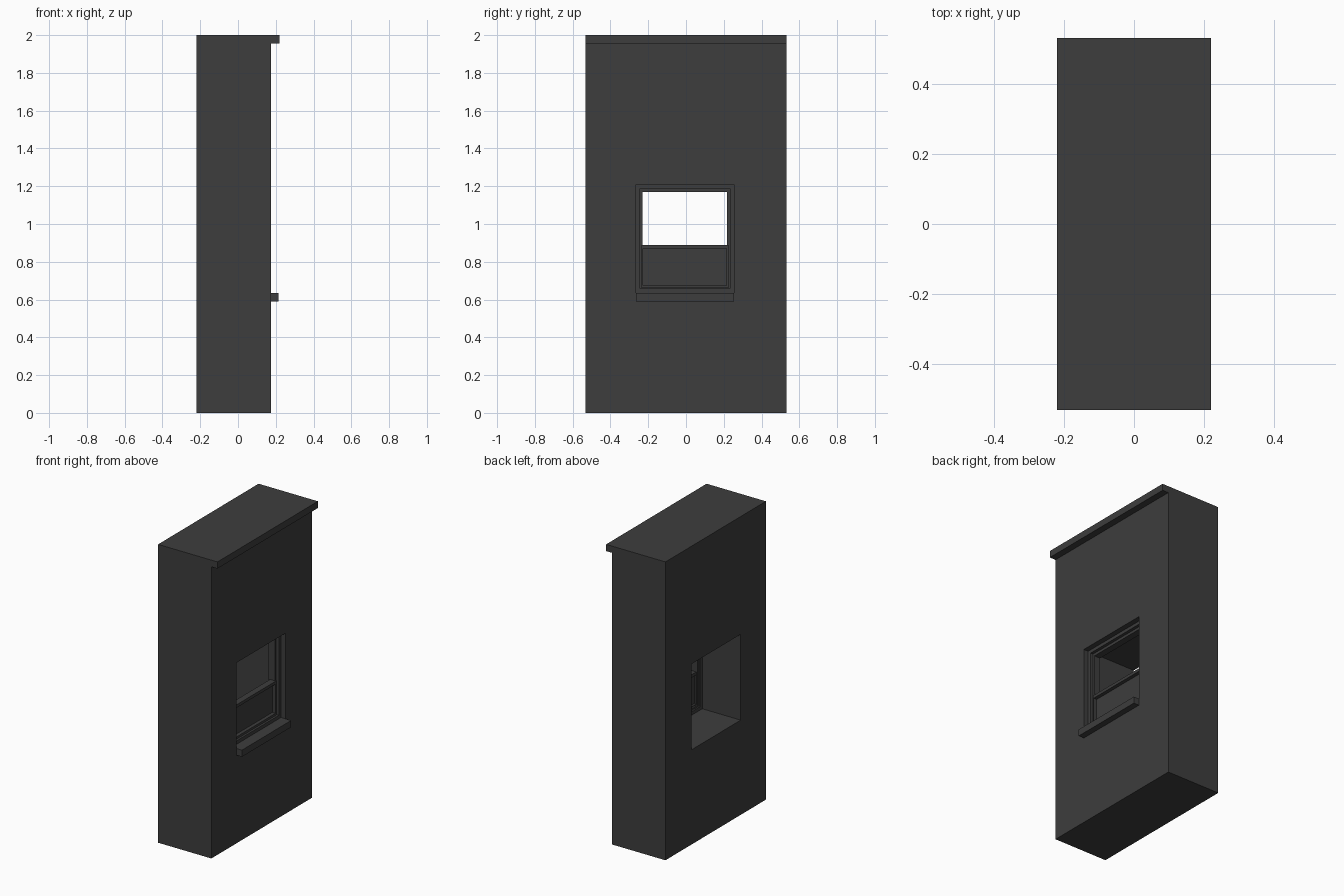
import bpy
import bmesh

old = bpy.data.objects.get("Cube")
if old:
    bpy.data.objects.remove(old, do_unlink=True)

# One dark grey for the whole piece
grey = bpy.data.materials.new("dark_grey")
grey.use_nodes = True
colour = (0.047, 0.047, 0.047, 1)
grey.diffuse_color = colour
grey.node_tree.nodes["Principled BSDF"].inputs["Base Color"].default_value = colour


def finish(name, bm):
    bmesh.ops.recalc_face_normals(bm, faces=bm.faces)
    mesh = bpy.data.meshes.new(name)
    bm.to_mesh(mesh)
    bm.free()
    mesh.materials.append(grey)
    obj = bpy.data.objects.new(name, mesh)
    bpy.context.collection.objects.link(obj)
    return obj


def corners(bm, x, rect):
    y0, y1, z0, z1 = rect
    return [bm.verts.new((x, y, z)) for y, z in ((y0, z0), (y1, z0), (y1, z1), (y0, z1))]


def box(name, x0, x1, rect):
    """Solid block spanning x0..x1 over a rectangle (y0, y1, z0, z1)."""
    bm = bmesh.new()
    a, b = corners(bm, x0, rect), corners(bm, x1, rect)
    bm.faces.new(a)
    bm.faces.new(b)
    for i in range(4):
        j = (i + 1) % 4
        bm.faces.new((a[i], a[j], b[j], b[i]))
    return finish(name, bm)


def frame(name, x0, x1, outer, inner):
    """Rectangular frame with a hole through it along x."""
    bm = bmesh.new()
    loops = [corners(bm, x, r) for x, r in ((x0, outer), (x1, outer), (x1, inner), (x0, inner))]
    for k in range(4):
        a, b = loops[k], loops[(k + 1) % 4]
        for i in range(4):
            j = (i + 1) % 4
            bm.faces.new((a[i], a[j], b[j], b[i]))
    return finish(name, bm)


# Wall with a window opening, and the ledge along its top
opening = (-0.265, 0.255, 0.635, 1.21)
wall_face = 0.175
frame("wall", -0.22, wall_face, (-0.532, 0.532, 0, 2), opening)
box("cornice", wall_face, 0.22, (-0.532, 0.532, 1.955, 2))
box("window_sill", wall_face, 0.215, (-0.265, 0.255, 0.59, 0.635))

# Stepped window frame set back in the opening
step = (-0.243, 0.233, 0.658, 1.188)
inner = (-0.23, 0.218, 0.67, 1.17)
frame("outer_frame", 0.065, 0.14, opening, step)
frame("inner_frame", 0.075, 0.12, step, inner)

# Lowered sash with its pane
sash = (-0.235, 0.225, 0.66, 0.89)
glazing = (-0.228, 0.215, 0.675, 0.87)
frame("sash", 0.085, 0.128, sash, glazing)
box("pane", 0.098, 0.104, glazing)
